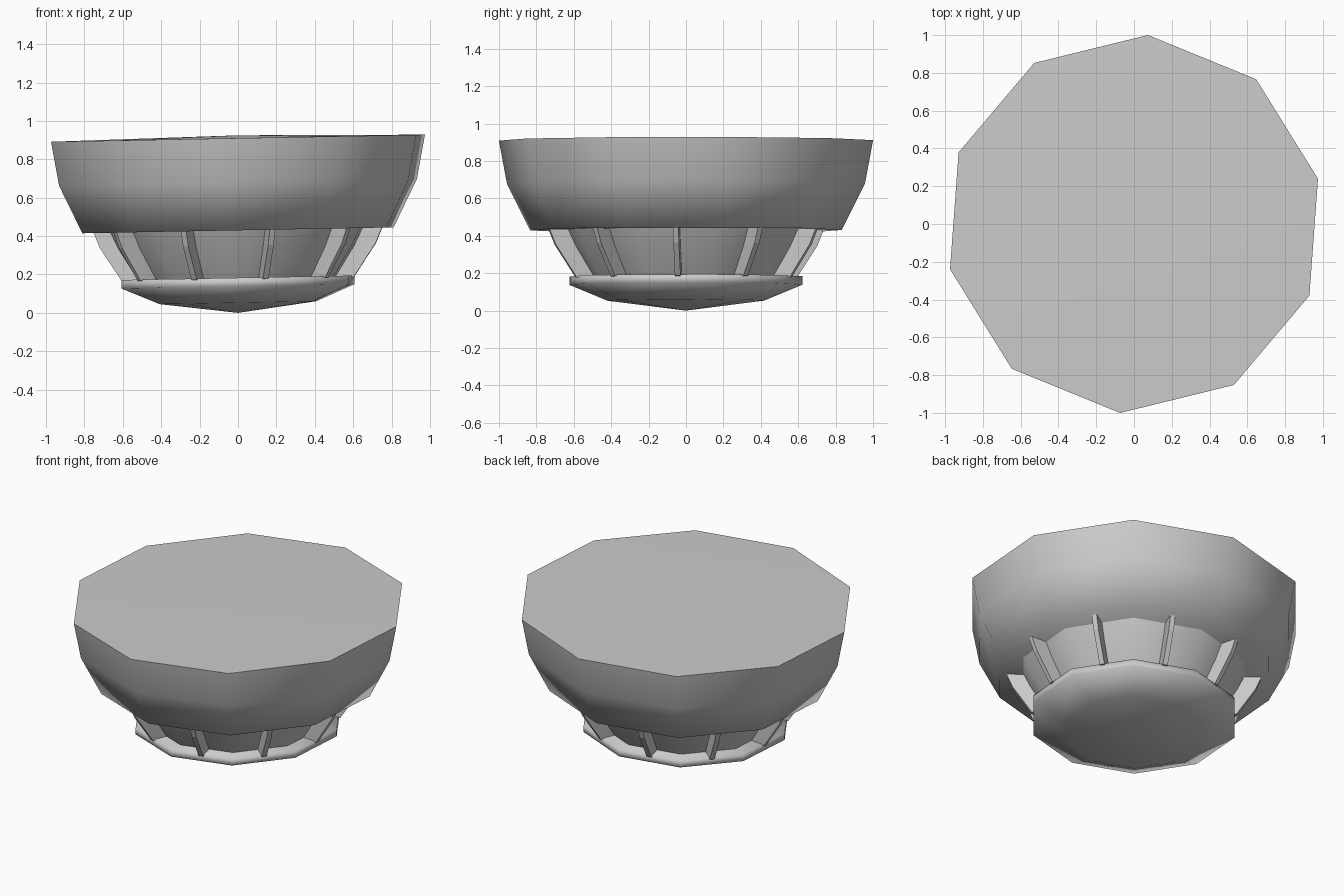
import bpy, bmesh, math

if "Cube" in bpy.data.objects:
    bpy.data.objects.remove(bpy.data.objects["Cube"])

SIDES = 10
PHASE = math.radians(13.8)
STEP = 2 * math.pi / SIDES
TILT = 0.019  # the whole model leans slightly up towards +x


def finish(name, bm, angle):
    for v in bm.verts:
        v.co.z += TILT * v.co.x
    bmesh.ops.recalc_face_normals(bm, faces=bm.faces)
    mesh = bpy.data.meshes.new(name)
    bm.to_mesh(mesh)
    bm.free()
    obj = bpy.data.objects.new(name, mesh)
    bpy.context.collection.objects.link(obj)
    bpy.ops.object.select_all(action='DESELECT')
    obj.select_set(True)
    bpy.context.view_layer.objects.active = obj
    if angle:
        bpy.ops.object.shade_smooth_by_angle(angle=math.radians(angle))
    return obj


def lathe(name, profile, angle):
    """Ten-sided revolve of (radius, z) points; radius 0 becomes a single tip."""
    bm = bmesh.new()
    rings = []
    for r, z in profile:
        if r == 0:
            rings.append([bm.verts.new((0, 0, z))] * SIDES)
        else:
            rings.append([bm.verts.new((r * math.cos(PHASE + i * STEP),
                                        r * math.sin(PHASE + i * STEP), z))
                          for i in range(SIDES)])
    for a, b in zip(rings, rings[1:]):
        for i in range(SIDES):
            j = (i + 1) % SIDES
            bm.faces.new(list(dict.fromkeys((a[i], a[j], b[j], b[i]))))
    return finish(name, bm, angle)


# Shallow pointed foot with a short upright rim
lathe("foot", [(0, 0.0), (0.42, 0.053), (0.625, 0.138), (0.625, 0.183), (0, 0.183)], 100)

# Recessed neck between foot and head
lathe("neck", [(0, 0.17), (0.53, 0.17), (0.64, 0.34), (0.69, 0.44), (0, 0.44)], 40)

# Wide head with a nearly flat lid
lathe("head", [(0, 0.43), (0.835, 0.43), (0.96, 0.68), (1.003, 0.91), (0, 0.925)], 70)

# Upright ribs, one in the middle of each neck face
RIB = [(0.45, 0.175), (0.605, 0.175), (0.72, 0.35), (0.757, 0.44), (0.60, 0.44), (0.56, 0.35)]
bm = bmesh.new()
for k in range(SIDES):
    t = PHASE + (k + 0.5) * STEP
    c, s = math.cos(t), math.sin(t)
    left, right = [[bm.verts.new((r * c - w * s, r * s + w * c, z)) for r, z in RIB]
                   for w in (-0.015, 0.015)]
    bm.faces.new(left)
    bm.faces.new(right)
    for i in range(len(RIB)):
        j = (i + 1) % len(RIB)
        bm.faces.new((left[i], left[j], right[j], right[i]))
finish("neck_ribs", bm, 0)
